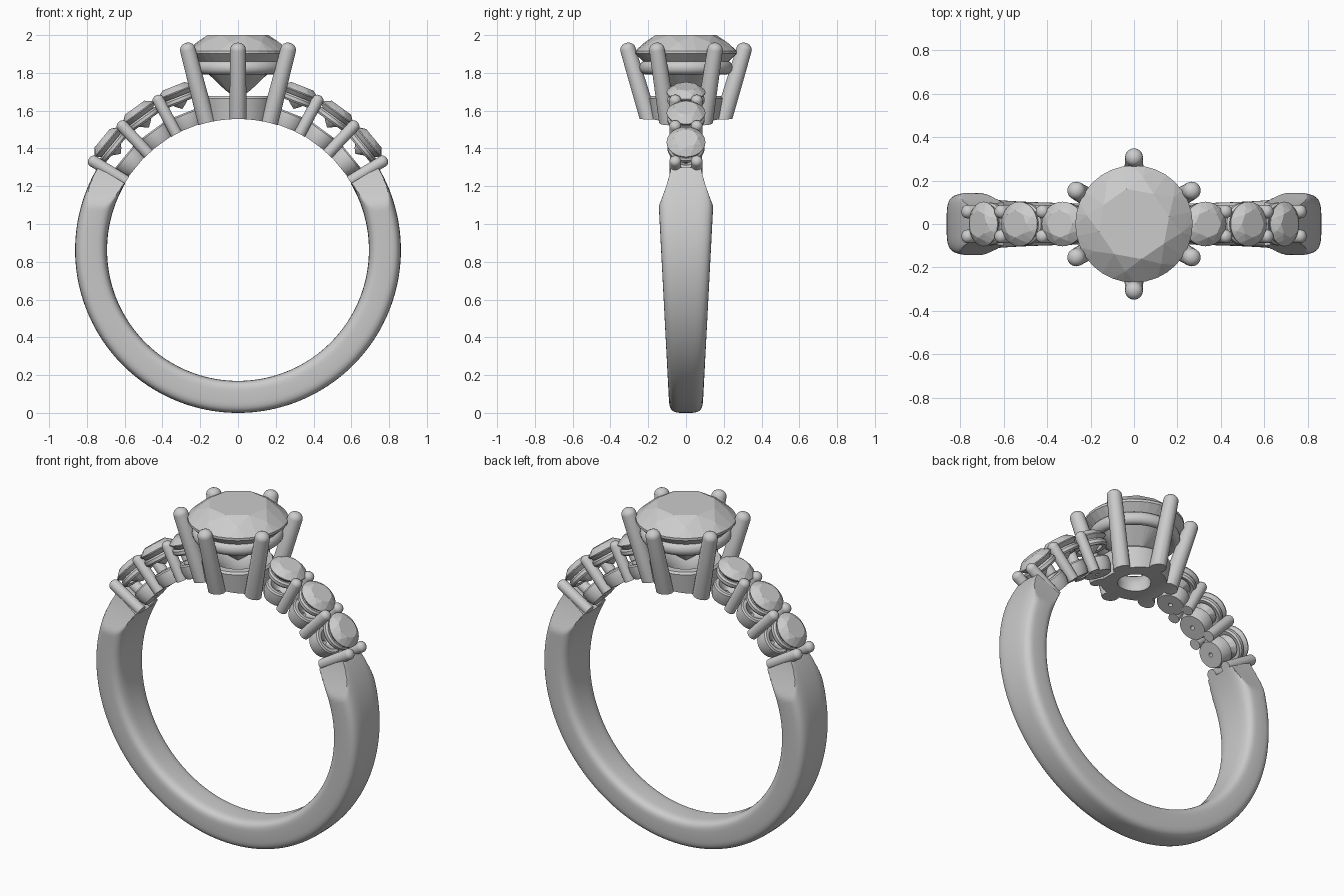
import bpy, bmesh, math
from mathutils import Matrix, Vector

if "Cube" in bpy.data.objects:
    bpy.data.objects.remove(bpy.data.objects["Cube"])

C = 0.8625            # height of the finger-hole centre
R_IN, R_OUT = 0.693, 0.8625


def make(name, bm, matrix=Matrix(), smooth=True):
    bmesh.ops.recalc_face_normals(bm, faces=bm.faces)
    me = bpy.data.meshes.new(name)
    bm.to_mesh(me)
    bm.free()
    me.transform(matrix)
    ob = bpy.data.objects.new(name, me)
    bpy.context.collection.objects.link(ob)
    bpy.ops.object.select_all(action='DESELECT')
    ob.select_set(True)
    bpy.context.view_layer.objects.active = ob
    if smooth:
        bpy.ops.object.shade_smooth_by_angle(angle=math.radians(35))
    return ob


def lathe(name, profile, segs, matrix=Matrix(), closed=False):
    """Revolve (radius, height) points about z."""
    bm = bmesh.new()
    rows = [[bm.verts.new((r * math.cos(2 * math.pi * i / segs),
                           r * math.sin(2 * math.pi * i / segs), z))
             for i in range(segs)] for r, z in profile]
    pairs = list(zip(rows, rows[1:] + (rows[:1] if closed else [])))
    for a, b in pairs:
        for i in range(segs):
            j = (i + 1) % segs
            bm.faces.new((a[i], a[j], b[j], b[i]))
    if not closed:
        bm.faces.new(rows[0])
        bm.faces.new(rows[-1])
    return make(name, bm, matrix)


def prong(name, start, end, r0, r1):
    """Tapered rod with a domed tip."""
    d = Vector(end) - Vector(start)
    h = d.length
    prof = [(r0, 0), (r1, h)]
    prof += [(r1 * math.cos(t), h + 0.85 * r1 * math.sin(t)) for t in (0.35, 0.7, 1.05, 1.35)]
    m = Matrix.Translation(start) @ d.to_track_quat('Z', 'Y').to_matrix().to_4x4()
    return lathe(name, prof, 24, m)


def gem(name, scale, matrix):
    """Round brilliant: convex hull of its facet corners, girdle at z = 0."""
    bm = bmesh.new()
    for n, r, z, off in ((8, 0.165, 0.09, 0), (8, 0.222, 0.052, 0.5), (32, 0.27, 0.006, 0),
                         (32, 0.27, -0.008, 0), (8, 0.07, -0.2, 0.5)):
        for i in range(n):
            a = 2 * math.pi * (i + off) / n
            bm.verts.new((r * math.cos(a), r * math.sin(a), z))
    bm.verts.new((0, 0, -0.25))
    bmesh.ops.convex_hull(bm, input=bm.verts)
    bmesh.ops.dissolve_limit(bm, angle_limit=0.01, verts=bm.verts, edges=bm.edges)
    return make(name, bm, matrix @ Matrix.Scale(scale, 4), smooth=False)


def radial(deg, side):
    """Frame at the finger centre whose z axis points outwards along the band."""
    return Matrix.Translation((0, 0, C)) @ Matrix.Rotation(side * math.radians(90 - deg), 4, 'Y')


# Shank: rounded section swept round the finger, pinched at the shoulders
bm = bmesh.new()
N, K = 160, 48
rows = []
for i in range(N + 1):
    a = math.radians(30.5 - (180 + 61) * i / N)
    row = []
    for k in range(K):
        t = 2 * math.pi * k / K
        c, s = math.cos(t), math.sin(t)
        r = (R_IN + R_OUT) / 2 + (R_OUT - R_IN) / 2 * math.copysign(abs(s) ** 0.5, s)
        z = C + r * math.sin(a)
        y = (0.087 + 0.052 * z) * math.copysign(abs(c) ** 0.5, c)
        lim = 0.08 + 0.07 * (max(0, 1.3 - z) / 0.22) ** 1.3
        row.append(bm.verts.new((r * math.cos(a), max(-lim, min(lim, y)), z)))
    rows.append(row)
for a, b in zip(rows, rows[1:]):
    for k in range(K):
        j = (k + 1) % K
        bm.faces.new((a[k], a[j], b[j], b[k]))
bm.faces.new(rows[0])
bm.faces.new(rows[-1])
make("shank", bm)

# Shoulder stones with their cups, seat rings and shared prongs
for side, tag in ((1, "right"), (-1, "left")):
    for n, deg in enumerate((39.5, 54, 68.5), 1):
        m = radial(deg, side)
        gem(f"{tag}_stone_{n}", 0.38, m @ Matrix.Translation((0, 0, 0.897)))
        lathe(f"{tag}_cup_{n}", [(0.012, 0.695), (0.074, 0.695), (0.085, 0.73), (0.085, 0.77),
                                 (0.078, 0.778), (0.06, 0.778), (0.012, 0.735)], 40, m, True)
        lathe(f"{tag}_seat_{n}", [(0.068, 0.84), (0.09, 0.835), (0.098, 0.845), (0.098, 0.862),
                                  (0.09, 0.872), (0.075, 0.868)], 40, m, True)
    for n, deg in enumerate((31.5, 47, 62), 1):
        m = radial(deg, side)
        for y, end in ((-0.057, "front"), (0.057, "back")):
            prong(f"{tag}_{end}_small_prong_{n}", m @ Vector((0, y, 0.695)),
                  m @ Vector((0, y, 0.9)), 0.031, 0.031)

# Centre head: base collar, seat ring, six prongs and the main stone
head = [lathe("head_base", [(0.09, 1.5), (0.17, 1.5), (0.185, 1.6), (0.195, 1.665), (0.185, 1.677),
                            (0.145, 1.677), (0.13, 1.665), (0.09, 1.6)], 64, Matrix(), True)]
lathe("head_seat", [(0.215 + 0.032 * math.cos(t * math.pi / 8), 1.828 + 0.036 * math.sin(t * math.pi / 8))
                    for t in range(16)], 64, Matrix(), True)
for n in range(6):
    a = math.radians(30 + 60 * n)
    u = Vector((math.cos(a), math.sin(a), 0))
    head.append(prong(f"head_prong_{n + 1}", u * 0.175 + Vector((0, 0, 1.48)),
                      u * 0.308 + Vector((0, 0, 1.925)), 0.047, 0.041))
gem("main_stone", 1, Matrix.Translation((0, 0, 1.91)) @ Matrix.Rotation(math.radians(12), 4, 'Z'))

# Trim the head flush with the finger hole
bpy.ops.mesh.primitive_cylinder_add(vertices=192, radius=R_IN, depth=1, location=(0, 0, C),
                                    rotation=(math.pi / 2, 0, 0))
cutter = bpy.context.object
cutter.name = "finger_cutter"
cutter.hide_render = True
for ob in head:
    mod = ob.modifiers.new("trim", 'BOOLEAN')
    mod.operation, mod.solver, mod.object = 'DIFFERENCE', 'EXACT', cutter
    bpy.context.view_layer.objects.active = ob
    while len(ob.modifiers) > 1 and ob.modifiers[0].name != "trim":
        bpy.ops.object.modifier_move_to_index(modifier="trim", index=0)
    bpy.ops.object.modifier_apply(modifier="trim")
bpy.data.objects.remove(cutter)
